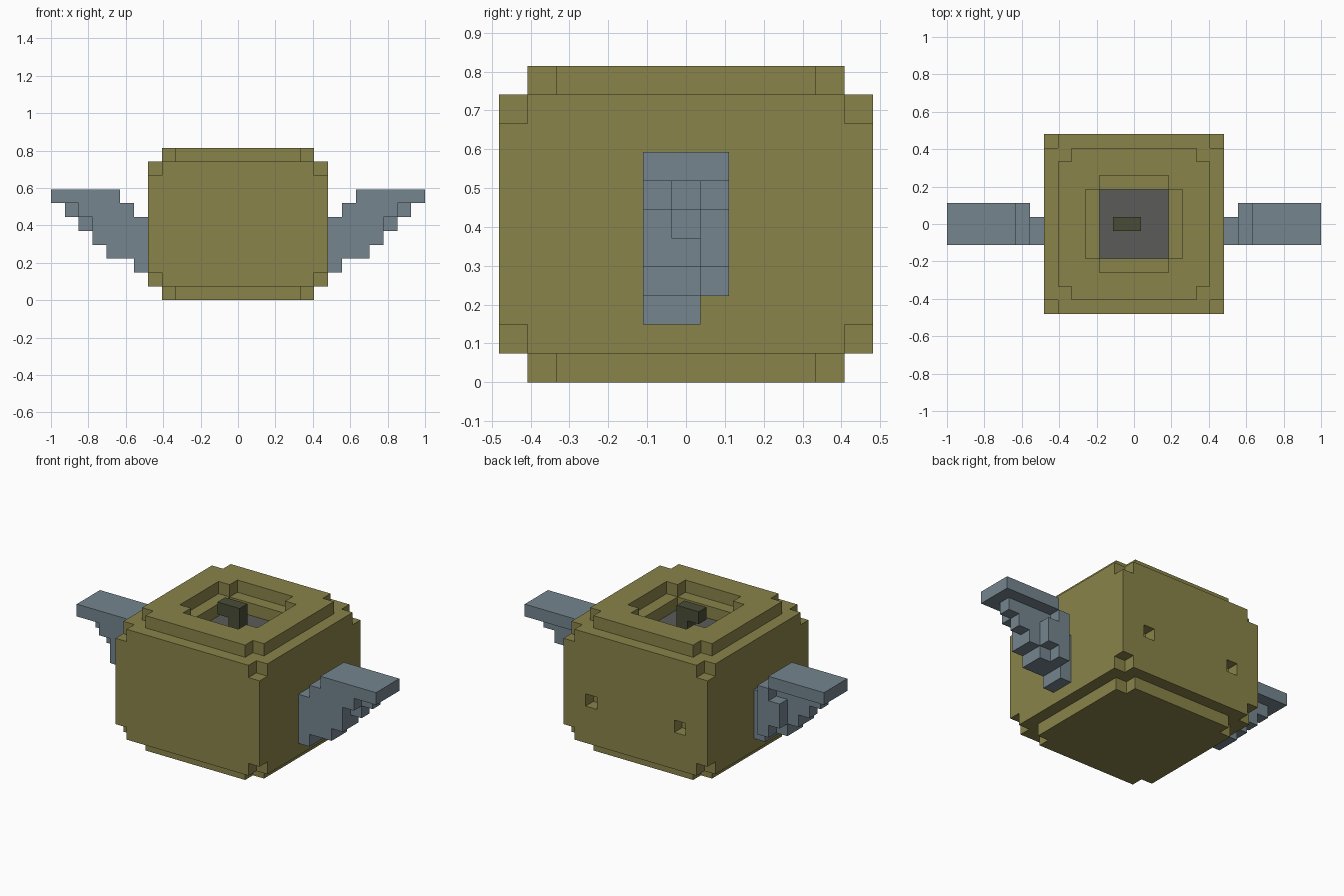
import bpy
import bmesh
from mathutils import Vector

U = 2 / 27  # edge length of one cube

if "Cube" in bpy.data.objects:
    bpy.data.objects.remove(bpy.data.objects["Cube"], do_unlink=True)


def material(name, r, g, b):
    mat = bpy.data.materials.new(name)
    mat.use_nodes = True
    mat.diffuse_color = (r, g, b, 1)
    shader = next(n for n in mat.node_tree.nodes if n.type == "BSDF_PRINCIPLED")
    shader.inputs["Base Color"].default_value = (r, g, b, 1)
    shader.inputs["Roughness"].default_value = 0.9
    return mat


def box(xs, ys, zs):
    """Cells of a block; each range is inclusive, as (first, last)."""
    return {(x, y, z)
            for x in range(xs[0], xs[1] + 1)
            for y in range(ys[0], ys[1] + 1)
            for z in range(zs[0], zs[1] + 1)}


def trimmed_slab(r, zs):
    """Square slab of half-width r without its four corner columns."""
    return box((-r, r), (1 - r, r - 1), zs) | box((1 - r, r - 1), (-r, r), zs)


def build(name, cells, mat):
    """Skin a set of cells with only its outward-facing squares."""
    bm = bmesh.new()
    corners = {}

    def corner(p):
        key = tuple(round(c * 2) for c in p)
        if key not in corners:
            corners[key] = bm.verts.new(p * U)
        return corners[key]

    for cell in sorted(cells):
        centre = Vector(cell) + Vector((0, 0, 0.5))
        for axis in range(3):
            for sign in (-1, 1):
                n = Vector((0, 0, 0))
                n[axis] = sign
                if tuple(int(a + b) for a, b in zip(cell, n)) in cells:
                    continue
                s = Vector((0, 0, 0))
                s[(axis + 1) % 3] = 1
                t = n.cross(s)
                bm.faces.new([corner(centre + (n + s * a + t * b) / 2)
                              for a, b in ((-1, -1), (1, -1), (1, 1), (-1, 1))])
    mesh = bpy.data.meshes.new(name)
    bm.to_mesh(mesh)
    bm.free()
    mesh.materials.append(mat)
    obj = bpy.data.objects.new(name, mesh)
    bpy.context.collection.objects.link(obj)


olive = material("olive", 0.25, 0.23, 0.068)
slate = material("slate_blue", 0.178, 0.235, 0.275)
grey = material("dark_grey", 0.105, 0.105, 0.1)
dark = material("dark_olive", 0.068, 0.073, 0.038)

# Pot body: full middle, trimmed shoulders, narrower base and rim
body = box((-6, 6), (-6, 6), (2, 8))
for shoulder, end in ((1, 0), (9, 10)):
    body |= trimmed_slab(6, (shoulder, shoulder))
    body |= trimmed_slab(5, (end, end))

# Stepped mouth, filling, and two small pits in the back wall
filling = box((-2, 2), (-2, 2), (8, 8))
body -= trimmed_slab(3, (10, 10)) | box((-2, 2), (-2, 2), (9, 9)) | filling
body -= {(-4, 6, 4), (4, 6, 4)}
build("pot_body", body, olive)
build("filling", filling, grey)

# Bent handle standing in the filling
build("handle", {(0, 0, 9), (0, 0, 10), (-1, 0, 10)}, dark)

# Left wing: top bar, front and middle feather layers, short back layer
wing = box((9, 13), (-1, 1), (7, 7))
first = {2: 7, 3: 7, 4: 7, 5: 7, 6: 8}
front_tip = {2: 7, 3: 9, 4: 10, 5: 10, 6: 11}
middle_tip = {2: 7, 3: 9, 4: 10, 5: 11, 6: 12}
for z, start in first.items():
    wing |= box((start, front_tip[z]), (-1, -1), (z, z))
    wing |= box((start, middle_tip[z]), (0, 0), (z, z))
wing |= box((8, 8), (1, 1), (3, 6)) | box((9, 9), (1, 1), (4, 5))

for name, side in (("left_wing", 1), ("right_wing", -1)):
    build(name, {(side * x, y, z) for x, y, z in wing}, slate)
